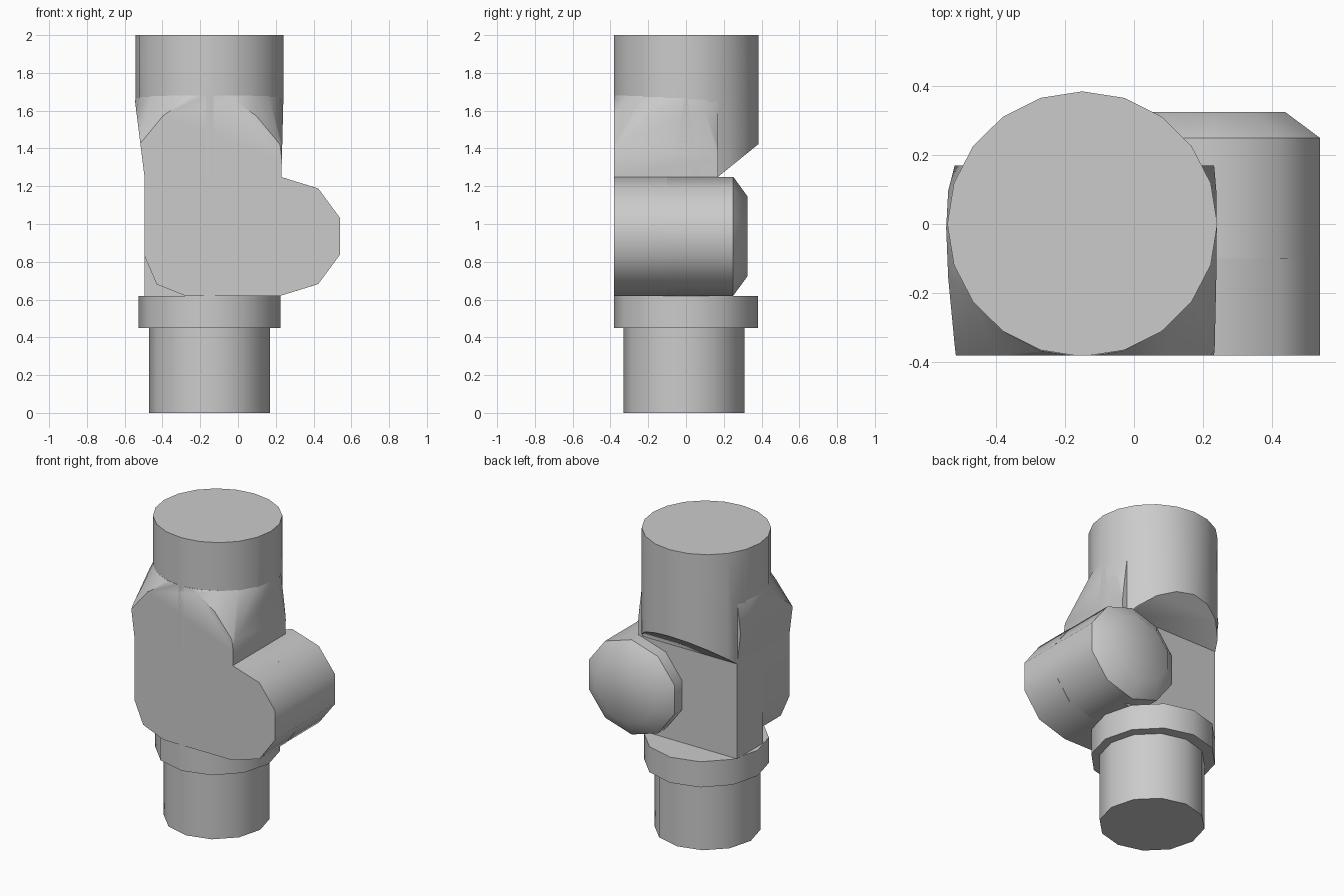
import bpy, bmesh
from math import sin, cos, pi, radians

if "Cube" in bpy.data.objects:
    bpy.data.objects.remove(bpy.data.objects["Cube"])


def finish(name, bm):
    bmesh.ops.remove_doubles(bm, verts=bm.verts, dist=0.0005)
    bmesh.ops.recalc_face_normals(bm, faces=bm.faces)
    me = bpy.data.meshes.new(name)
    bm.to_mesh(me)
    bm.free()
    ob = bpy.data.objects.new(name, me)
    bpy.context.collection.objects.link(ob)
    bpy.ops.object.select_all(action='DESELECT')
    ob.select_set(True)
    bpy.context.view_layer.objects.active = ob
    bpy.ops.object.shade_smooth_by_angle(angle=radians(39))


def upright(cx, cy, z, rx, ry, n):
    return [(cx + rx * cos(2 * pi * i / n), cy + ry * sin(2 * pi * i / n), z) for i in range(n)]


def sideways(y, rx, rz, n=10):
    a = [pi / n + 2 * pi * i / n for i in range(n)]
    return [(0.225 + rx * cos(t), y, 0.935 + rz * sin(t)) for t in a]


def loft(rings):
    bm = bmesh.new()
    vs = [[bm.verts.new(p) for p in r] for r in rings]
    n = len(vs[0])
    for a, b in zip(vs, vs[1:]):
        for i in range(n):
            j = (i + 1) % n
            bm.faces.new((a[i], a[j], b[j], b[i]))
    bm.faces.new(vs[0][::-1])
    bm.faces.new(vs[-1])
    return bm


def trim(bm, planes):
    # slice away everything on the outer side of each plane and cap the cut
    for co, no in planes:
        geom = bm.verts[:] + bm.edges[:] + bm.faces[:]
        cut = bmesh.ops.bisect_plane(bm, geom=geom, dist=1e-5, plane_co=co, plane_no=no, clear_outer=True)
        edges = [e for e in cut['geom_cut'] if isinstance(e, bmesh.types.BMEdge) and e.is_boundary]
        if edges:
            bmesh.ops.holes_fill(bm, edges=edges, sides=0)
    return bm


CX = -0.15
left = ((-0.495, 0, 1.25), (-0.4, 0, -0.05))
right = ((0.23, 0, 1.25), (0.4, 0, -0.01))
front = ((0, -0.382, 0), (0, -1, 0))

# lower pipe and collar
finish("lower_pipe", loft([upright(CX, -0.01, z, 0.32, 0.32, 12) for z in (0, 0.45)]))
finish("collar", loft([upright(CX, 0, z, 0.376, 0.382, 12) for z in (0.45, 0.62)]))

# upper pipe, cut by a sloping plane underneath at the back
pipe = loft([upright(CX, 0, z, 0.392, 0.385, 20) for z in (1.25, 2)])
finish("upper_pipe", trim(pipe, [left, right, front, ((0, 0.17, 1.25), (0, 0.17, -0.21))]))

# neck blending the pipe into the squared body
neck = loft([upright(CX, cy, z, r, r, 20) for cy, z, r in
             ((-0.105, 1.25, 0.48), (-0.105, 1.42, 0.465), (0, 1.68, 0.387))])
finish("neck", trim(neck, [left, right, front, ((0, 0.17, 0), (0, 1, 0))]))

# front body slab with the rounded nose on the right
profile = [(-0.495, 1.25), (-0.495, 0.83), (-0.43, 0.68), (-0.28, 0.62), (0.225, 0.62),
           (0.425, 0.682), (0.54, 0.838), (0.54, 1.032), (0.425, 1.188), (0.225, 1.25)]
finish("body_front", loft([[(x, y, z) for x, z in profile] for y in (-0.382, -0.1)]))

# square rear part of the body
box = [(-0.495, 0.62), (0.225, 0.62), (0.225, 1.25), (-0.495, 1.25)]
finish("body_rear", loft([[(x, y, z) for x, z in box] for y in (-0.1, 0.17)]))

# side barrel with chamfered end
finish("side_barrel", loft([sideways(-0.1, 0.331, 0.315), sideways(0.25, 0.331, 0.315),
                            sideways(0.325, 0.225, 0.212)]))
